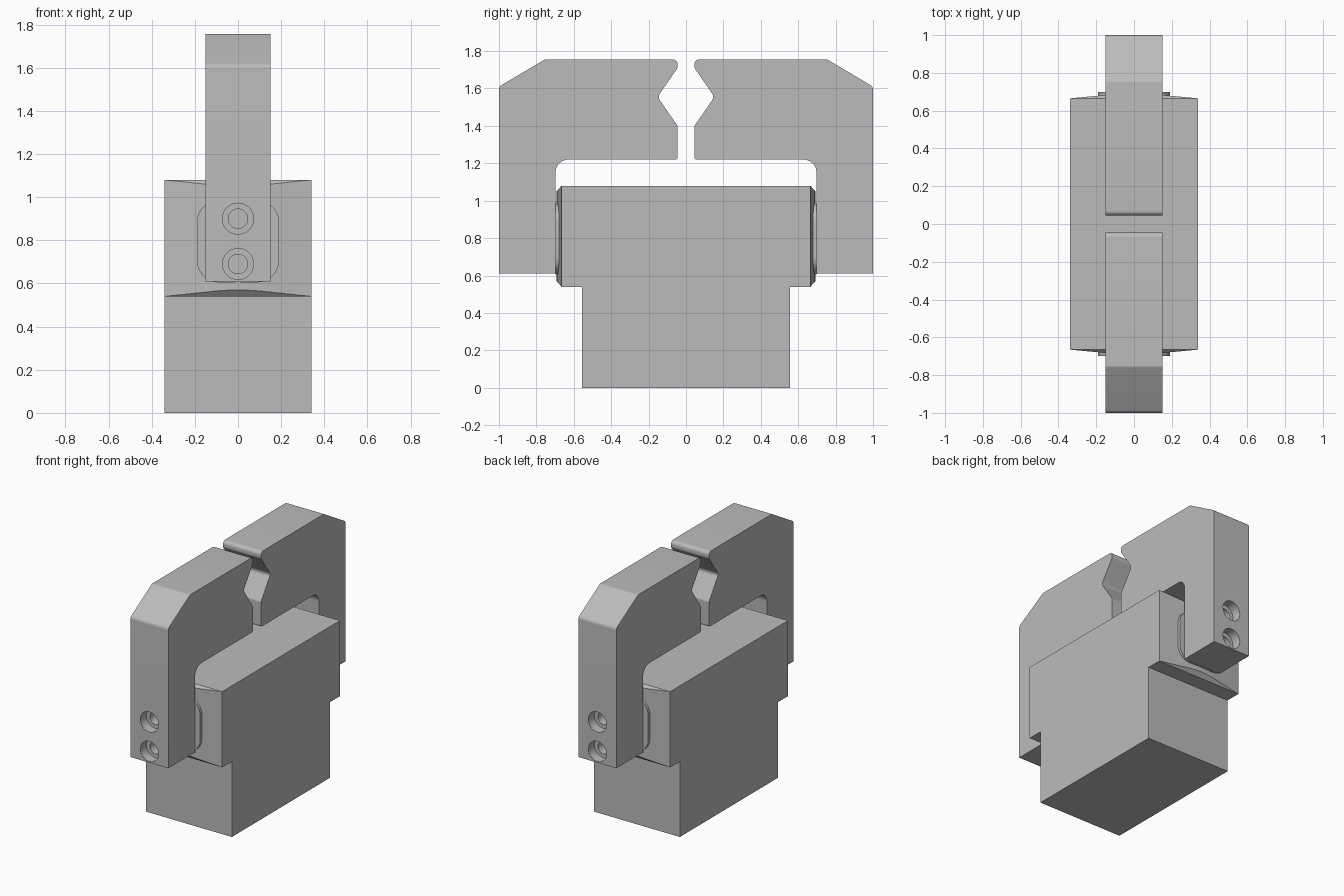
import bpy, bmesh, math
from mathutils import Vector

if "Cube" in bpy.data.objects:
    bpy.data.objects.remove(bpy.data.objects["Cube"], do_unlink=True)

steel = bpy.data.materials.new("plain grey metal")
steel.use_nodes = True
GREY = (0.5, 0.5, 0.5, 1)
steel.diffuse_color = GREY
steel.node_tree.nodes["Principled BSDF"].inputs["Base Color"].default_value = GREY


def rounded(corners, steps=8):
    """Outline from (u, v, radius) corners, with an arc at each radius."""
    out = []
    for i, (u, v, r) in enumerate(corners):
        p = Vector((u, v))
        if r == 0:
            out.append(p)
            continue
        a = (Vector(corners[i - 1][:2]) - p).normalized()
        b = (Vector(corners[(i + 1) % len(corners)][:2]) - p).normalized()
        half = a.angle(b) / 2
        centre = p + (a + b).normalized() * (r / math.sin(half))
        start = p + a * (r / math.tan(half)) - centre
        end = p + b * (r / math.tan(half)) - centre
        for k in range(steps + 1):
            out.append(centre + start.lerp(end, k / steps).normalized() * r)
    return out


def prism(name, outline, lo, hi, place, cuts=()):
    """Extrude an outline from lo to hi; place maps (u, v, w) to x, y, z."""
    bm = bmesh.new()
    rings = [[bm.verts.new(place(p[0], p[1], w)) for p in outline] for w in (lo, hi)]
    for ring in rings:
        bm.faces.new(ring)
    n = len(outline)
    for i in range(n):
        j = (i + 1) % n
        bm.faces.new((rings[0][i], rings[0][j], rings[1][j], rings[1][i]))
    bmesh.ops.recalc_face_normals(bm, faces=bm.faces)
    for co, no in cuts:
        res = bmesh.ops.bisect_plane(bm, geom=bm.verts[:] + bm.edges[:] + bm.faces[:],
                                     dist=1e-5, plane_co=co, plane_no=no, clear_outer=True)
        edges = [g for g in res["geom_cut"] if isinstance(g, bmesh.types.BMEdge)]
        bmesh.ops.holes_fill(bm, edges=edges)
    bmesh.ops.recalc_face_normals(bm, faces=bm.faces)
    mesh = bpy.data.meshes.new(name)
    bm.to_mesh(mesh)
    bm.free()
    mesh.materials.append(steel)
    ob = bpy.data.objects.new(name, mesh)
    bpy.context.collection.objects.link(ob)
    return ob


def select(ob):
    bpy.ops.object.select_all(action='DESELECT')
    ob.select_set(True)
    bpy.context.view_layer.objects.active = ob


def smooth(ob, degrees=25):
    select(ob)
    bpy.ops.object.shade_smooth_by_angle(angle=math.radians(degrees))


def drill(ob, z, radius, y0, y1):
    """Cut a round hole along y."""
    circle = [(radius * math.cos(math.tau * k / 32), z + radius * math.sin(math.tau * k / 32))
              for k in range(32)]
    cutter = prism("hole_cutter", circle, y0, y1, lambda u, v, w: (u, w, v))
    cutter.hide_render = True
    select(ob)
    mod = ob.modifiers.new("hole", 'BOOLEAN')
    mod.operation = 'DIFFERENCE'
    mod.solver = 'EXACT'
    mod.object = cutter
    bpy.ops.object.modifier_apply(modifier=mod.name)
    bpy.data.objects.remove(cutter, do_unlink=True)


# Lower mounting block
HALF = 0.34
prism("base_block", [(-HALF, -0.555), (HALF, -0.555), (HALF, 0.555), (-HALF, 0.555)],
      0, 0.54, lambda u, v, w: (u, v, w))

# Upper housing: softly ridged ends with bevelled top and bottom rims
plan = rounded([(-HALF, -0.665, 0), (0, -0.697, 1.2), (HALF, -0.665, 0),
                (HALF, 0.665, 0), (0, 0.697, 1.2), (-HALF, 0.665, 0)])
rims = [((0, s * 0.665, z), (0, s, t * 0.9)) for s in (-1, 1) for z, t in ((0.54, -1), (1.08, 1))]
housing = prism("housing", plan, 0.54, 1.08, lambda u, v, w: (u, v, w), rims)
smooth(housing, 12)

# Jaw side profile in y, z
jaw_profile = rounded([
    (1, 0.61, 0), (1, 1.61, 0.03), (0.755, 1.755, 0.02),
    (0.045, 1.755, 0.025), (0.045, 1.71, 0.025), (0.152, 1.555, 0.03),
    (0.045, 1.4, 0.02), (0.045, 1.22, 0.012), (0.698, 1.22, 0.07), (0.698, 0.61, 0)])
# Slide pad outline in x, z
pad_outline = rounded([(-0.19, 0.605, 0.1), (0.19, 0.605, 0.1),
                       (0.19, 0.985, 0.1), (-0.19, 0.985, 0.1)])

for side, s in (("front", -1), ("back", 1)):
    pad = prism(side + "_slide_pad", pad_outline, s * 0.66, s * 0.6985,
                lambda u, v, w: (u, w, v))
    smooth(pad)
    jaw = prism(side + "_jaw", jaw_profile, -0.15, 0.15, lambda u, v, w: (w, s * u, v))
    # Counterbored screw holes
    for z in (0.69, 0.9):
        drill(jaw, z, 0.072, s * 0.93, s * 1.1)
        drill(jaw, z, 0.045, s * 0.6, s * 1.1)
    smooth(jaw)
